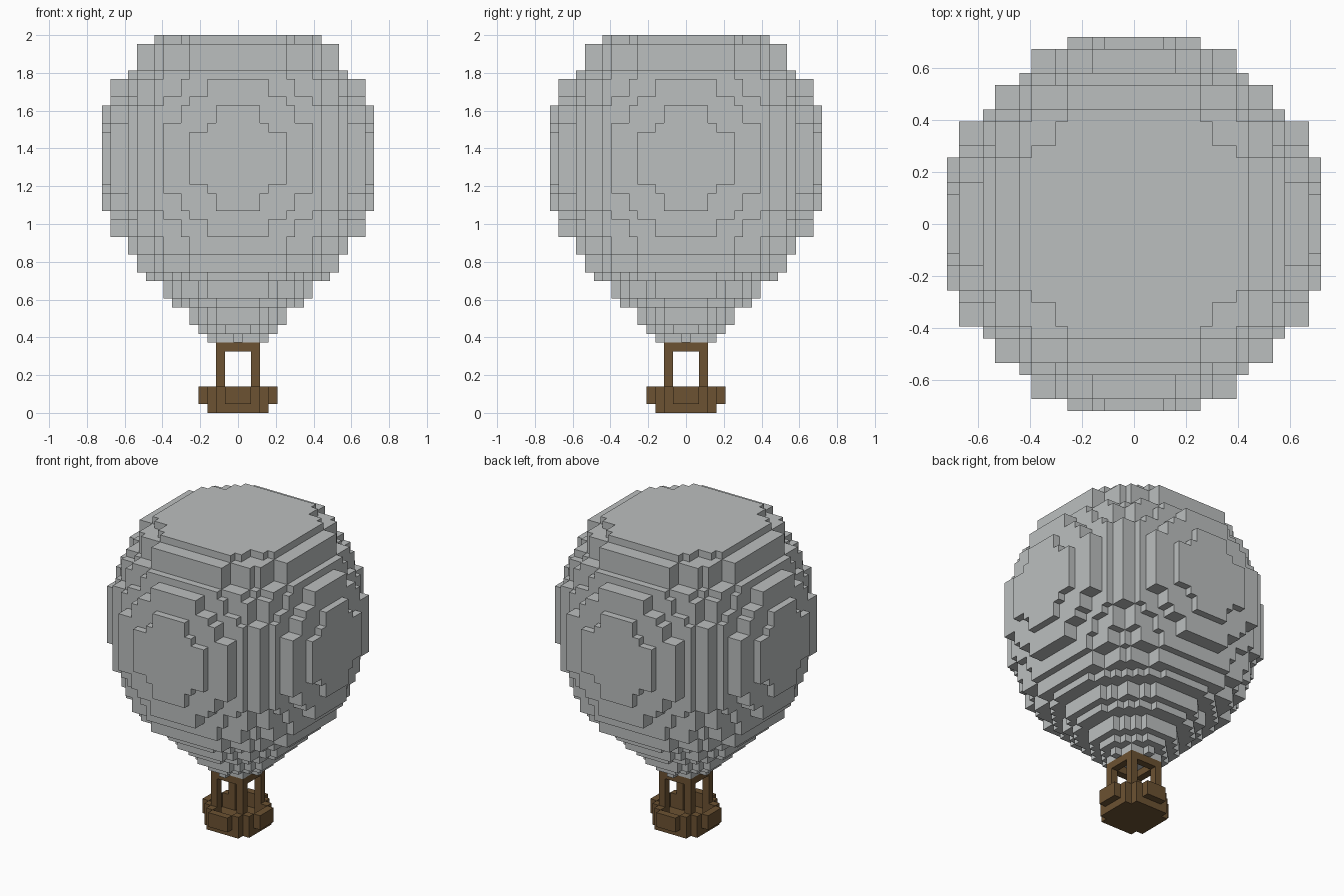
import bpy
import bmesh
from mathutils import Vector

cube = bpy.data.objects.get("Cube")
if cube:
    bpy.data.objects.remove(cube, do_unlink=True)

LAYERS = 43
S = 2 / LAYERS  # edge length of one block


def make_material(name, rgb):
    mat = bpy.data.materials.new(name)
    mat.use_nodes = True
    color = (*rgb, 1)
    mat.diffuse_color = color
    bsdf = next(n for n in mat.node_tree.nodes if n.type == 'BSDF_PRINCIPLED')
    bsdf.inputs["Base Color"].default_value = color
    return mat


def build_blocks(name, cells, mat):
    """Make a mesh skin around a set of unit blocks, outer faces only."""
    bm = bmesh.new()
    corners = {}

    def corner(p):
        key = tuple(round(2 * c) for c in p)
        if key not in corners:
            corners[key] = bm.verts.new(p * S)
        return corners[key]

    for cell in cells:
        centre = Vector(cell) + Vector((0, 0, 0.5))
        for axis in range(3):
            for sign in (-1, 1):
                near = list(cell)
                near[axis] += sign
                if tuple(near) in cells:
                    continue
                n, u, v = Vector(), Vector(), Vector()
                n[axis] = sign / 2
                u[(axis + 1) % 3] = 0.5
                v[(axis + 2) % 3] = sign / 2
                ring = (-u - v, u - v, u + v, v - u)
                bm.faces.new([corner(centre + n + d) for d in ring])
    mesh = bpy.data.meshes.new(name)
    bm.to_mesh(mesh)
    bm.free()
    mesh.materials.append(mat)
    obj = bpy.data.objects.new(name, mesh)
    bpy.context.collection.objects.link(obj)
    return obj


def fill(reach, levels, rule):
    """Blocks within reach whose larger and smaller offsets pass the rule."""
    span = range(-reach, reach + 1)
    return {(x, y, z) for x in span for y in span for z in levels
            if rule(max(abs(x), abs(y)), min(abs(x), abs(y)))}


def coarse(i):
    return (2 * i + 1) // 3


grey = make_material("light grey cloth", (0.50, 0.52, 0.52))
brown = make_material("brown wood", (0.15, 0.085, 0.032))

# Balloon: stepped ball, each level given by its coarse distance from the middle
envelope = set()
lower = [7, 7, 6, 6, 5, 5, 4, 3, 3, 2, 1, 1, 0]
upper = [0, 1, 1, 2, 3, 3, 4, 5, 5, 6, 7, 7, 7, 8]
for z, w in enumerate(lower + upper, start=16):
    envelope |= fill(15, [z], lambda a, b: coarse(a)**2 + coarse(b)**2 + w * w <= 110)

# Neck: discs narrowing towards the basket
neck = [9, 17, 31, 31, 57, 73, 73, 111]
for z, limit in enumerate(neck, start=8):
    envelope |= fill(10, [z], lambda a, b: a * a + b * b <= limit)
build_blocks("balloon_envelope", envelope, grey)

# Basket: floor with clipped corners, and a round wall
floor = fill(3, [0], lambda a, b: a + b <= 5)
wall = fill(4, [1, 2], lambda a, b: (a == 4 and b <= 1) or (a == 3 and b == 2))
build_blocks("basket", floor | wall, brown)

# Corner posts and the square frame on top of them
posts = fill(2, range(1, 7), lambda a, b: b == 2)
frame = fill(2, [7], lambda a, b: a == 2)
build_blocks("basket_posts_and_frame", posts | frame, brown)
